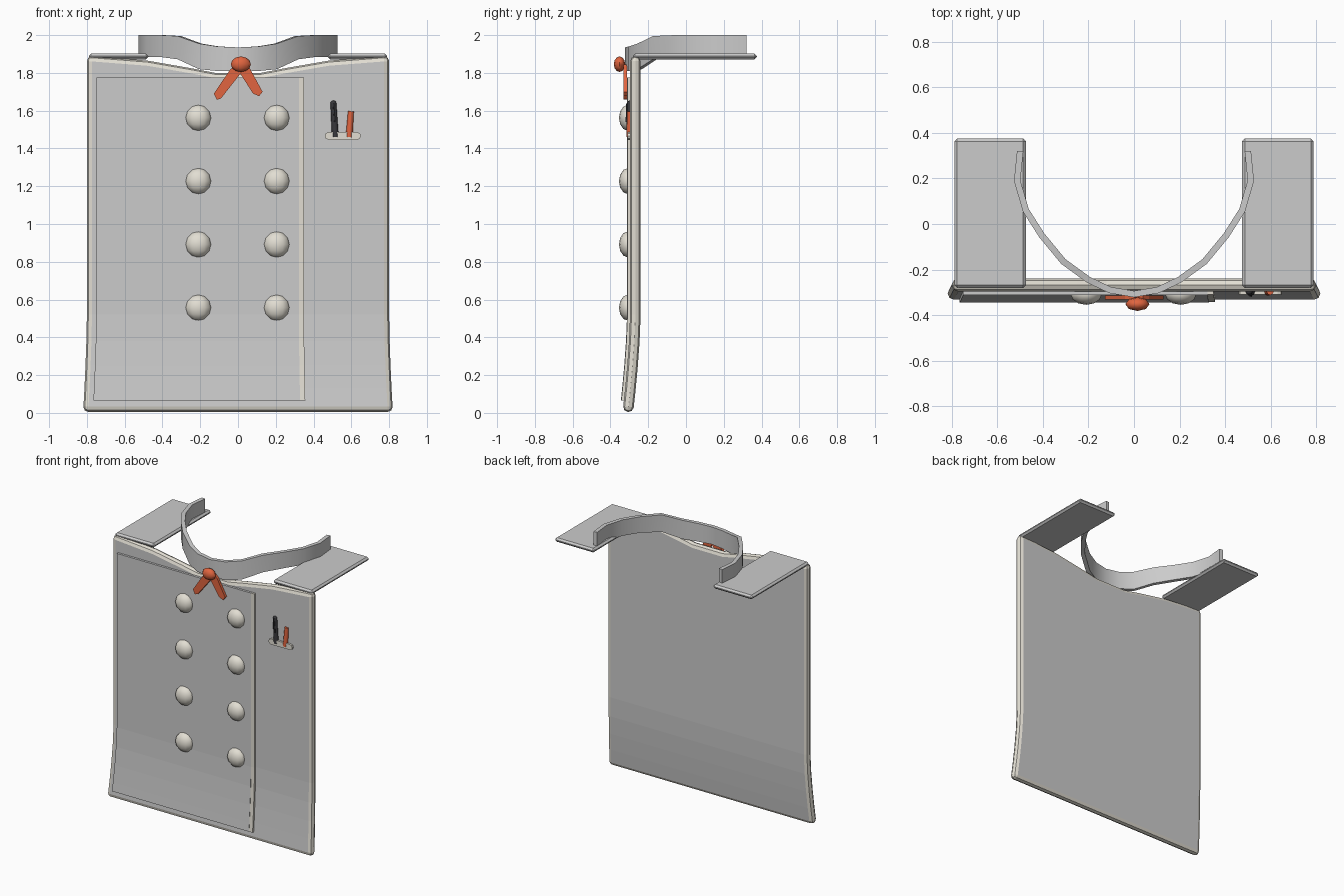
import bpy, bmesh, math
from mathutils import Vector, Matrix

if "Cube" in bpy.data.objects:
    bpy.data.objects.remove(bpy.data.objects["Cube"])


def material(name, rgb):
    m = bpy.data.materials.new(name)
    m.diffuse_color = (*rgb, 1)
    m.use_nodes = True
    m.node_tree.nodes["Principled BSDF"].inputs["Base Color"].default_value = m.diffuse_color
    return m


GREY = material("grey_cloth", (0.6, 0.6, 0.6))
CREAM = material("cream_trim", (0.76, 0.73, 0.65))
RED = material("red_cloth", (0.75, 0.13, 0.05))
BLACK = material("black_plastic", (0.04, 0.04, 0.045))


def make(name, bm, mats=(), smooth=None):
    bmesh.ops.recalc_face_normals(bm, faces=bm.faces)
    me = bpy.data.meshes.new(name)
    bm.to_mesh(me)
    bm.free()
    for m in mats:
        me.materials.append(m)
    if smooth:
        me.shade_smooth()
        me.set_sharp_from_angle(angle=math.radians(smooth))
    ob = bpy.data.objects.new(name, me)
    bpy.context.collection.objects.link(ob)
    return ob


def bevel(ob, width, segments, mat=-1):
    b = ob.modifiers.new("Bevel", 'BEVEL')
    b.width, b.segments, b.material = width, segments, mat
    b.limit_method, b.angle_limit = 'ANGLE', math.radians(50)


def cloth(name, tops, y, bottom, thick):
    """Sheet with a hem that flares forward; tops lists (x, top z) columns."""
    bm = bmesh.new()
    grid = []
    for x, top in tops:
        col = []
        for z in (bottom, 0.13, 0.25, 0.38, 0.52, top):
            k = max(0, (0.52 - z) / 0.52) ** 1.5
            col.append(bm.verts.new((x * (1 + 0.025 * k), y - 0.04 * k, z)))
        grid.append(col)
    for a, b in zip(grid, grid[1:]):
        for i in range(len(a) - 1):
            bm.faces.new((a[i], b[i], b[i + 1], a[i + 1]))
    ob = make(name, bm, (GREY, CREAM))
    s = ob.modifiers.new("Solidify", 'SOLIDIFY')
    s.thickness, s.offset, s.material_offset_rim = thick, 0, 1
    return ob


# Jacket front with rounded cream edging and dipped neckline
half = [(0.8, 1.89), (0.48, 1.865), (0.25, 1.825), (0.12, 1.80)]
panel = cloth("jacket_front", [(-x, z) for x, z in half] + half[::-1], -0.268, 0.005, 0.056)
bevel(panel, 0.027, 2, 1)

# Overlapping front flap with a cream strip on its free edge
flap = cloth("front_overlap", [(-0.75, 1.775), (-0.2, 1.775), (0.322, 1.775)], -0.3, 0.065, 0.024)
flap.modifiers["Solidify"].material_offset_rim = 0
strip = cloth("overlap_edge", [(0.322, 1.775), (0.349, 1.775)], -0.299, 0.065, 0.022)
strip.data.materials[0] = CREAM

# Shoulder flaps
for side, sx in (("left", -1), ("right", 1)):
    bm = bmesh.new()
    bmesh.ops.create_cube(bm, size=1, matrix=Matrix.Translation((sx * 0.632, 0.047, 1.887))
                          @ Matrix.Diagonal((0.314, 0.656, 0.03, 1)))
    bevel(make(side + "_shoulder", bm), 0.012, 1)

# Standing collar: (x, y, bottom z, top z) from the back end to the front
rail = [(0.50, 0.32, 1.885, 2.0), (0.513, 0.19, 1.885, 2.0), (0.475, 0.06, 1.885, 2.0),
        (0.405, -0.05, 1.885, 2.0), (0.31, -0.165, 1.872, 1.995), (0.2, -0.245, 1.82, 1.955),
        (0.105, -0.29, 1.81, 1.94), (0, -0.308, 1.81, 1.935)]
path = rail + [(-x, y, b, t) for x, y, b, t in rail[-2::-1]]
bm = bmesh.new()
rings = []
for i, (x, y, b, t) in enumerate(path):
    p, q = path[max(i - 1, 0)], path[min(i + 1, len(path) - 1)]
    n = Vector((q[1] - p[1], p[0] - q[0], 0)).normalized() * 0.014
    c = Vector((x, y, 0))
    rings.append([bm.verts.new(c + s * n + Vector((0, 0, z)))
                  for s, z in ((1, b), (1, t), (-1, t), (-1, b))])
for a, b in zip(rings, rings[1:]):
    for i in range(4):
        j = (i + 1) % 4
        bm.faces.new((a[i], a[j], b[j], b[i]))
bm.faces.new(rings[0])
bm.faces.new(rings[-1])
make("collar", bm, smooth=35)


def ball(name, loc, radii, mat, seg, rings):
    bm = bmesh.new()
    bmesh.ops.create_uvsphere(bm, u_segments=seg, v_segments=rings, radius=1,
                              matrix=Matrix.Translation(loc) @ Matrix.Diagonal((*radii, 1)))
    return make(name, bm, (mat,), 60)


# Two columns of domed buttons
for x in (-0.21, 0.205):
    for i in range(4):
        ball("button", (x, -0.307, 1.562 - 0.335 * i), (0.069, 0.048, 0.069), CREAM, 12, 6)


def plate(name, pts, y0, y1, mat):
    """Flat outline in x, z given a thickness from y0 to y1."""
    bm = bmesh.new()
    f = bm.faces.new([bm.verts.new((x, y0, z)) for x, z in pts])
    r = bmesh.ops.extrude_face_region(bm, geom=[f])
    bmesh.ops.translate(bm, vec=(0, y1 - y0, 0),
                        verts=[v for v in r["geom"] if isinstance(v, bmesh.types.BMVert)])
    return make(name, bm, (mat,))


# Neckerchief knot and tails
ball("knot", (0.015, -0.352, 1.846), (0.053, 0.03, 0.041), RED, 8, 6)
plate("left_tail", [(-0.04, 1.82), (0.0, 1.845), (0.02, 1.805), (-0.09, 1.665),
                    (-0.112, 1.658), (-0.128, 1.69)], -0.332, -0.313, RED)
plate("right_tail", [(0.0, 1.815), (0.04, 1.845), (0.065, 1.82), (0.13, 1.70),
                     (0.112, 1.677), (0.08, 1.69)], -0.332, -0.313, RED)

# Pocket welt, pill shaped
pill = [(0.555 + s * (0.076 + 0.02 * math.cos(a)), 1.466 + s * 0.02 * math.sin(a))
        for s in (1, -1) for a in (math.radians(d) for d in range(-90, 91, 45))]
plate("pocket_welt", pill, -0.31, -0.29, CREAM)


def rod(name, a, b, r, mat, seg=8):
    a, b = Vector(a), Vector(b)
    d = b - a
    bm = bmesh.new()
    bmesh.ops.create_cone(bm, cap_ends=True, segments=seg, radius1=r, radius2=r * 0.85, depth=d.length,
                          matrix=Matrix.Translation((a + b) / 2) @ d.to_track_quat('Z', 'Y').to_matrix().to_4x4())
    return make(name, bm, (mat,), 50)


# Pens: black one with a clip, shorter red one
rod("black_pen", (0.515, -0.297, 1.46), (0.505, -0.297, 1.64), 0.018, BLACK)
ball("black_pen_cap", (0.505, -0.297, 1.638), (0.016, 0.014, 0.016), BLACK, 8, 6)
rod("pen_clip", (0.514, -0.315, 1.54), (0.506, -0.312, 1.64), 0.005, BLACK, 6)
rod("red_pen", (0.588, -0.297, 1.46), (0.598, -0.297, 1.597), 0.018, RED)
